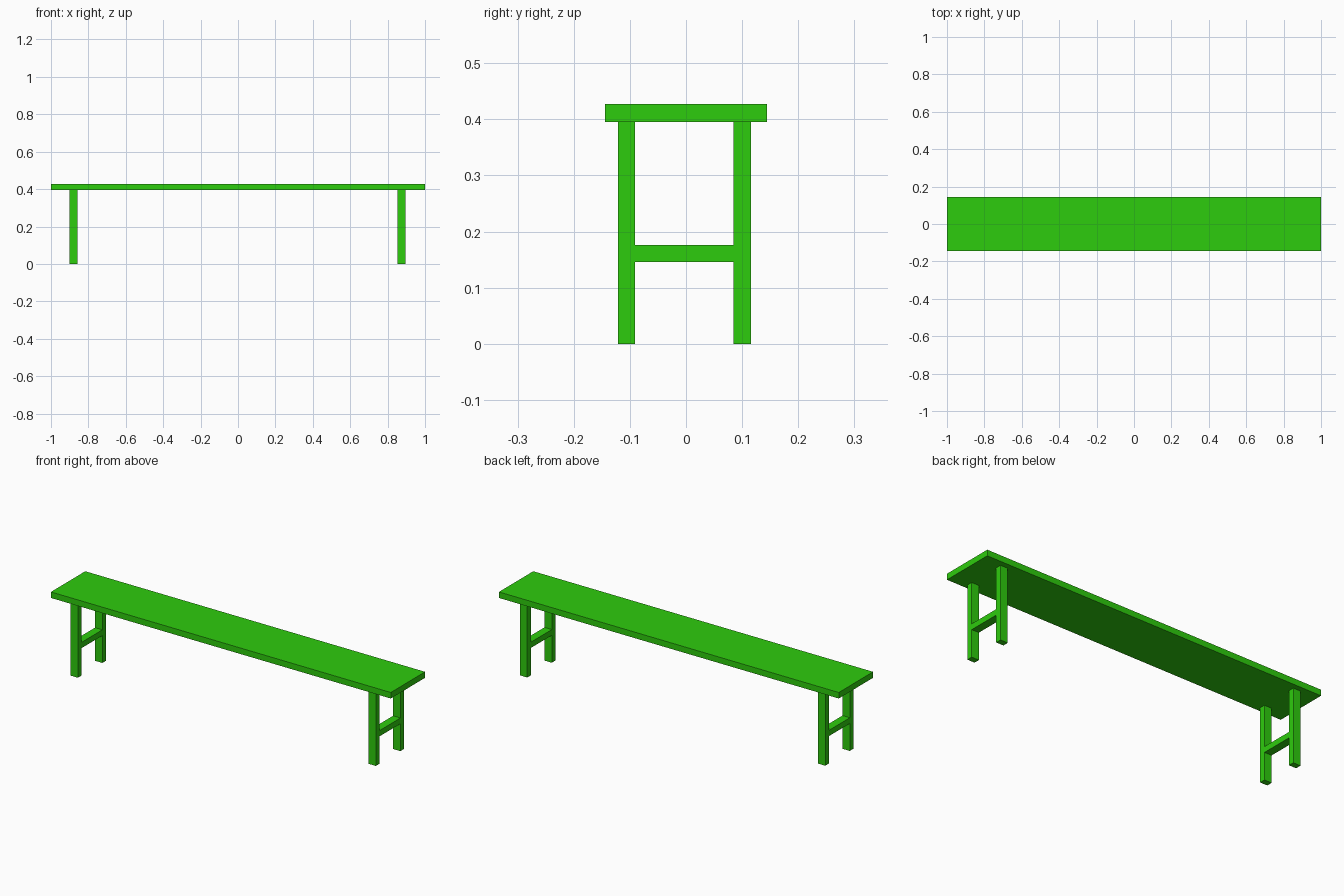
import bpy

cube = bpy.data.objects.get("Cube")
if cube:
    bpy.data.objects.remove(cube, do_unlink=True)

# One green paint for the whole bench
green = bpy.data.materials.new("green_paint")
green.use_nodes = True
colour = (0.027, 0.604, 0.004, 1)
green.diffuse_color = colour
green.node_tree.nodes["Principled BSDF"].inputs["Base Color"].default_value = colour


def box(name, centre, size):
    bpy.ops.mesh.primitive_cube_add(size=1, location=centre)
    obj = bpy.context.object
    obj.name = name
    obj.scale = size
    bpy.ops.object.transform_apply(location=False, rotation=False, scale=True)
    obj.data.materials.append(green)
    return obj


SEAT_BOTTOM, SEAT_TOP = 0.395, 0.427
SEAT_DEPTH = 0.288
LEG_X, LEG_Y = 0.877, 0.103         # leg centres either side of the frame centre
LEG_WIDTH, LEG_DEPTH = 0.043, 0.031
SHIFT_X, SHIFT_Y = -0.002, -0.003   # frame sits slightly off the seat centre

# Seat plank
box("seat", (0, 0, (SEAT_BOTTOM + SEAT_TOP) / 2), (2, SEAT_DEPTH, SEAT_TOP - SEAT_BOTTOM))

# A pair of legs joined by a stretcher at each end
for end, sx in (("left", 1), ("right", -1)):
    x = sx * LEG_X + SHIFT_X
    for side, sy in (("front", -1), ("back", 1)):
        box(f"{side}_{end}_leg", (x, sy * LEG_Y + SHIFT_Y, SEAT_BOTTOM / 2),
            (LEG_WIDTH, LEG_DEPTH, SEAT_BOTTOM))
    box(f"{end}_stretcher", (x, SHIFT_Y, 0.161),
        (LEG_WIDTH, 2 * LEG_Y - LEG_DEPTH, 0.031))
